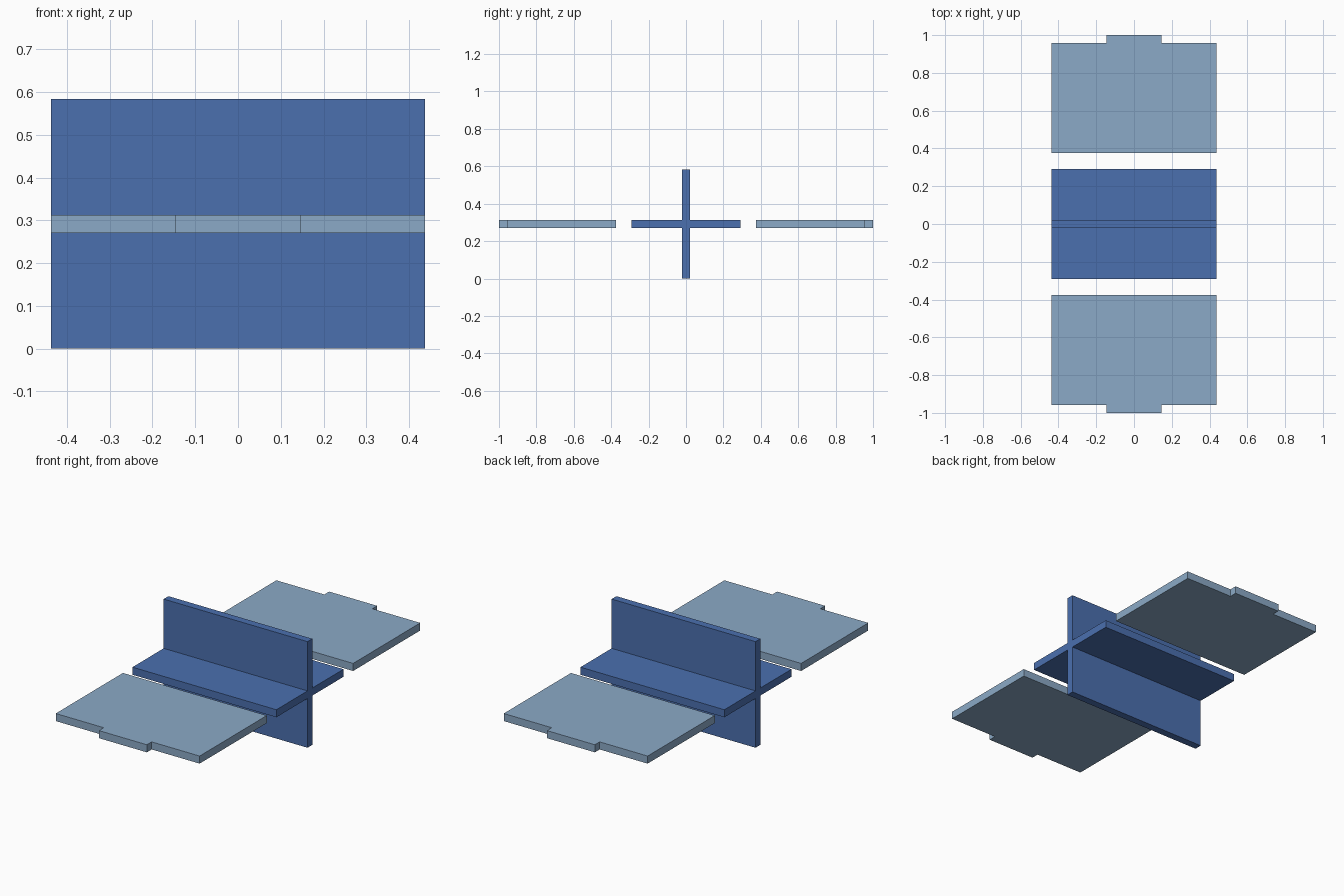
import bpy, bmesh
from mathutils import Vector

if "Cube" in bpy.data.objects:
    bpy.data.objects.remove(bpy.data.objects["Cube"])

U = 1 / 24            # thickness of every panel
W = 10.5 * U          # half width
H = 7 * U             # half height of the cross
T = U / 2             # half panel thickness


def material(name, color):
    mat = bpy.data.materials.new(name)
    mat.diffuse_color = (*color, 1)
    mat.use_nodes = True
    mat.node_tree.nodes["Principled BSDF"].inputs["Base Color"].default_value = mat.diffuse_color
    return mat


def prism(name, outline, extrude, mat):
    """Extrude a closed outline along a vector."""
    bm = bmesh.new()
    face = bm.faces.new([bm.verts.new(p) for p in outline])
    res = bmesh.ops.extrude_face_region(bm, geom=[face], use_keep_orig=True)
    verts = [g for g in res["geom"] if isinstance(g, bmesh.types.BMVert)]
    bmesh.ops.translate(bm, verts=verts, vec=Vector(extrude))
    bmesh.ops.recalc_face_normals(bm, faces=bm.faces)
    mesh = bpy.data.meshes.new(name)
    bm.to_mesh(mesh)
    bm.free()
    mesh.materials.append(mat)
    obj = bpy.data.objects.new(name, mesh)
    bpy.context.collection.objects.link(obj)
    return obj


dark = material("dark_blue", (0.07, 0.16, 0.43))
light = material("light_blue", (0.26, 0.40, 0.57))

# Central cross: one arm outline rotated in four quarter turns
profile = []
arm = [(T, T), (H, T), (H, -T)]
for (c, s) in [(1, 0), (0, -1), (-1, 0), (0, 1)]:
    profile += [(-W, a * c - b * s, H + a * s + b * c) for a, b in arm]
prism("cross_panels", profile, (2 * W, 0, 0), dark)

# Side plates, each with a tab on its outer edge
half = [(W, 9 * U), (W, 23 * U), (3.5 * U, 23 * U), (3.5 * U, 24 * U)]
plate = half + [(-x, y) for x, y in reversed(half)]
for name, side in (("front_plate", -1), ("back_plate", 1)):
    prism(name, [(x, side * y, H - T) for x, y in plate], (0, 0, U), light)
